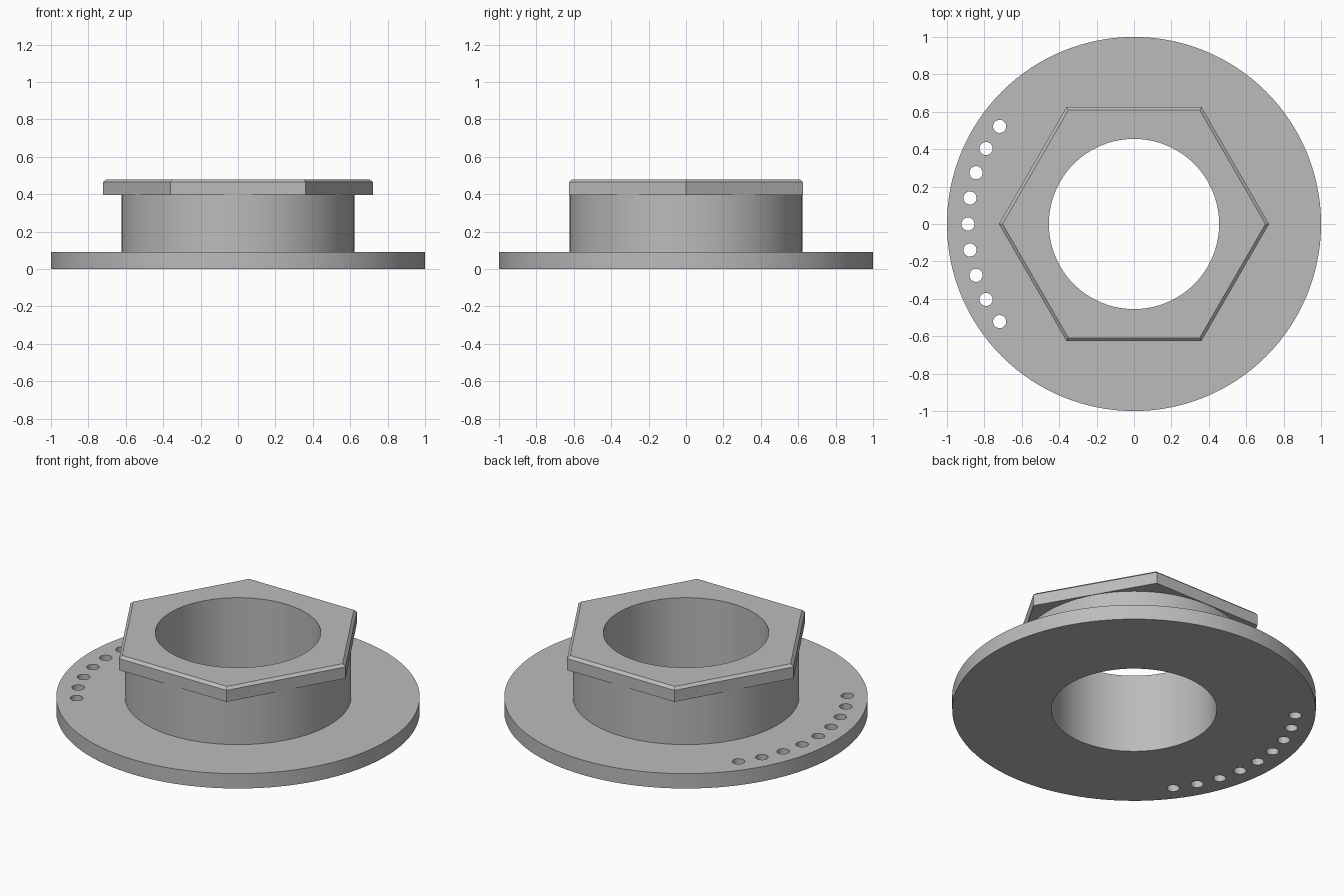
import bpy
from math import cos, sin, radians

cube = bpy.data.objects.get("Cube")
if cube:
    bpy.data.objects.remove(cube, do_unlink=True)

# Single plain grey
grey = bpy.data.materials.new("plain_grey")
grey.use_nodes = True
grey.diffuse_color = (0.5, 0.5, 0.5, 1)
grey.node_tree.nodes["Principled BSDF"].inputs["Base Color"].default_value = (0.5, 0.5, 0.5, 1)


def prism(name, radius, bottom, top, sides=128, top_radius=None, x=0, y=0):
    """Upright prism or frustum with its first corner on +x."""
    bpy.ops.object.select_all(action="DESELECT")
    bpy.ops.mesh.primitive_cone_add(
        vertices=sides, radius1=radius, radius2=top_radius or radius,
        depth=top - bottom, location=(x, y, (top + bottom) / 2),
        rotation=(0, 0, radians(90)))
    obj = bpy.context.object
    obj.name = name
    obj.data.materials.append(grey)
    return obj


def combine(target, tool, operation):
    """Apply a boolean and discard the tool."""
    tool.hide_render = True
    mod = target.modifiers.new(operation.lower(), "BOOLEAN")
    mod.operation = operation
    mod.solver = "EXACT"
    mod.object = tool
    bpy.context.view_layer.objects.active = target
    bpy.ops.object.modifier_apply(modifier=mod.name)
    bpy.data.objects.remove(tool, do_unlink=True)


# Round flange with a barrel rising from it
bushing = prism("flanged_hex_bushing", 1.0, 0, 0.09)
combine(bushing, prism("barrel", 0.622, 0.04, 0.44), "UNION")

# Hexagonal head: straight sides trimmed by a chamfering frustum
head = prism("hex_head", 0.722, 0.395, 0.48, sides=6)
chamfer = prism("head_chamfer", 0.872, 0.345, 0.495, sides=6, top_radius=0.684)
combine(head, chamfer, "INTERSECT")
combine(bushing, head, "UNION")

# Central bore
combine(bushing, prism("bore_cutter", 0.455, -0.1, 0.6), "DIFFERENCE")

# Arc of small holes along the right edge of the flange
for step in range(-4, 5):
    angle = radians(180 + 9 * step)
    hole = prism("hole_cutter", 0.035, -0.1, 0.2, sides=32,
                 x=0.888 * cos(angle), y=0.888 * sin(angle))
    combine(bushing, hole, "DIFFERENCE")

# Smooth the round walls, keep the edges crisp
bpy.ops.object.select_all(action="DESELECT")
bushing.select_set(True)
bpy.context.view_layer.objects.active = bushing
bpy.ops.object.shade_smooth_by_angle(angle=radians(25))
